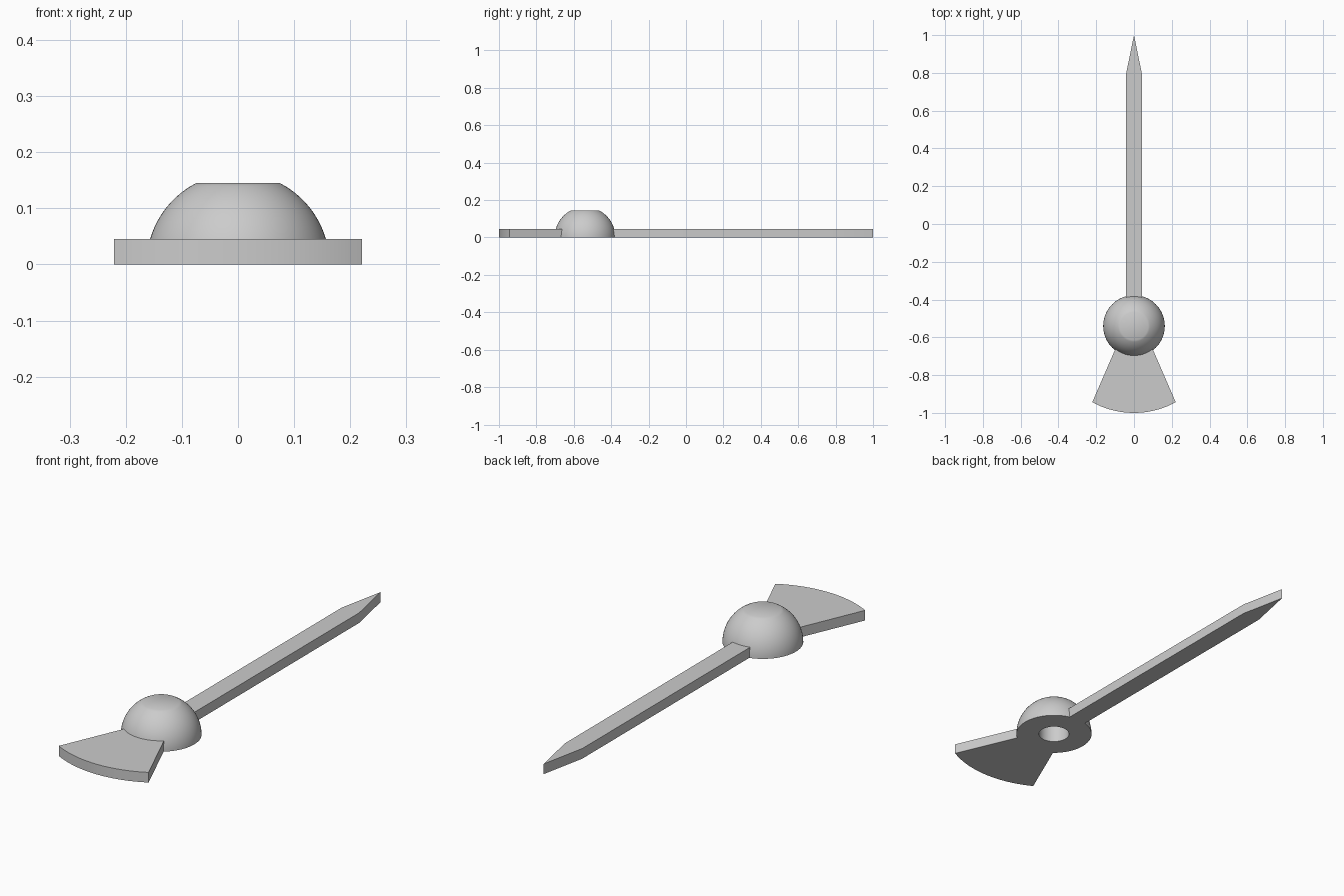
import bpy, bmesh, math
from mathutils import Matrix

if "Cube" in bpy.data.objects:
    bpy.data.objects.remove(bpy.data.objects["Cube"])

HUB_Y = -0.54
THICK = 0.045

grey = bpy.data.materials.new("plain grey")
grey.use_nodes = True
grey.diffuse_color = (0.6, 0.6, 0.6, 1)
grey.node_tree.nodes["Principled BSDF"].inputs["Base Color"].default_value = (0.6, 0.6, 0.6, 1)


def finish(name, bm):
    bmesh.ops.recalc_face_normals(bm, faces=bm.faces)
    mesh = bpy.data.meshes.new(name)
    bm.to_mesh(mesh)
    bm.free()
    mesh.materials.append(grey)
    obj = bpy.data.objects.new(name, mesh)
    bpy.context.collection.objects.link(obj)
    bpy.ops.object.select_all(action='DESELECT')
    obj.select_set(True)
    bpy.context.view_layer.objects.active = obj
    bpy.ops.object.shade_smooth_by_angle(angle=math.radians(30))
    return obj


def plate(name, outline):
    """Extrude a flat outline up from the ground."""
    bm = bmesh.new()
    face = bm.faces.new([bm.verts.new((x, y, 0)) for x, y in outline])
    top = bmesh.ops.extrude_face_region(bm, geom=[face])["geom"]
    verts = [v for v in top if isinstance(v, bmesh.types.BMVert)]
    bmesh.ops.translate(bm, verts=verts, vec=(0, 0, THICK))
    return finish(name, bm)


# Hub: truncated dome with a blind shaft hole underneath
radius, top_z, hole_r, hole_z = 0.163, 0.145, 0.065, 0.1
top_angle = math.asin(top_z / radius)
profile = [(0, hole_z), (hole_r, hole_z), (hole_r, 0)]
for i in range(17):
    a = top_angle * i / 16
    profile.append((radius * math.cos(a), radius * math.sin(a)))
profile.append((0, top_z))

bm = bmesh.new()
verts = [bm.verts.new((r, 0, z)) for r, z in profile]
edges = [bm.edges.new(pair) for pair in zip(verts, verts[1:])]
bmesh.ops.spin(bm, geom=verts + edges, cent=(0, 0, 0), axis=(0, 0, 1),
               angle=math.tau, steps=64, use_duplicate=False)
bmesh.ops.remove_doubles(bm, verts=bm.verts, dist=0.0001)
bmesh.ops.transform(bm, matrix=Matrix.Translation((0, HUB_Y, 0)), verts=bm.verts)
finish("hub_dome", bm)

# Long pointer with a tapered tip
w = 0.043
plate("pointer", [(-w, -0.45), (w, -0.45), (w, 0.79), (0, 1), (-w, 0.79)])

# Fan-shaped counterweight with a rounded outer edge
fan_r, half = 0.46, math.radians(28.7)
arc = []
for i in range(25):
    a = half * (i / 12 - 1)
    arc.append((fan_r * math.sin(a), HUB_Y - fan_r * math.cos(a)))
plate("counterweight", arc + [(0.085, -0.63), (-0.085, -0.63)])
